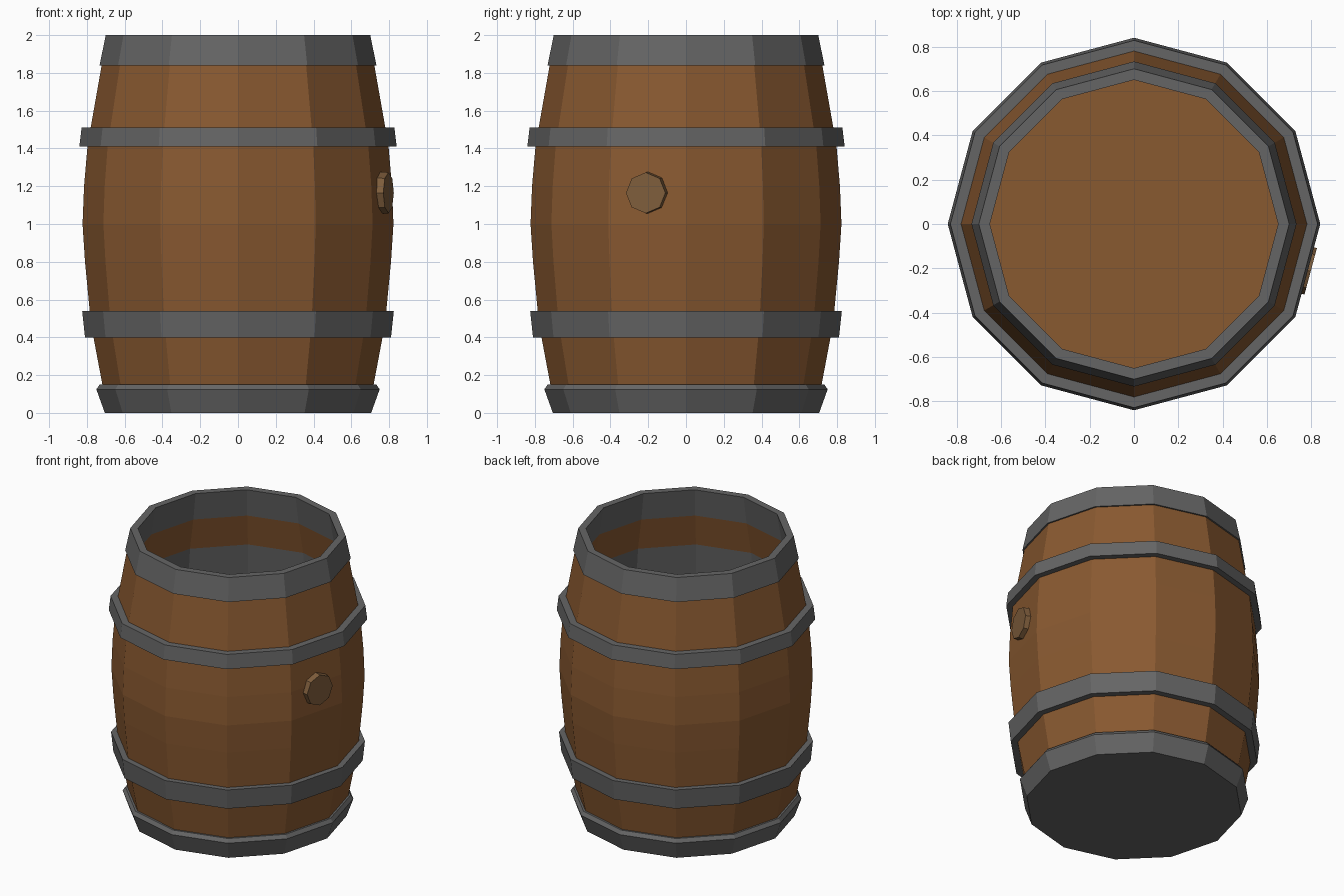
import bpy, bmesh, math
from mathutils import Matrix, Vector

if "Cube" in bpy.data.objects:
    bpy.data.objects.remove(bpy.data.objects["Cube"])

SIDES = 12


def material(name, rgb):
    m = bpy.data.materials.new(name)
    m.diffuse_color = (*rgb, 1)
    m.use_nodes = True
    m.node_tree.nodes["Principled BSDF"].inputs["Base Color"].default_value = m.diffuse_color
    return m


wood = material("wood", (0.25, 0.10, 0.03))
iron = material("iron", (0.13, 0.13, 0.13))
plug = material("plug_wood", (0.21, 0.11, 0.045))


def finish(name, bm, mats):
    bmesh.ops.recalc_face_normals(bm, faces=bm.faces)
    me = bpy.data.meshes.new(name)
    bm.to_mesh(me)
    bm.free()
    for m in mats:
        me.materials.append(m)
    ob = bpy.data.objects.new(name, me)
    bpy.context.collection.objects.link(ob)
    return ob


def lathe(name, profile, mats, closed, second=()):
    """Spin an (r, z) profile; segments listed in second use material 1."""
    bm = bmesh.new()
    rings = []
    for r, z in profile:
        if r == 0:
            rings.append([bm.verts.new((0, 0, z))] * SIDES)
        else:
            rings.append([bm.verts.new((r * math.cos(a), r * math.sin(a), z))
                          for a in (2 * math.pi * i / SIDES for i in range(SIDES))])
    n = len(rings)
    for k in range(n if closed else n - 1):
        a, b = rings[k], rings[(k + 1) % n]
        for i in range(SIDES):
            j = (i + 1) % SIDES
            corners = list(dict.fromkeys((a[i], a[j], b[j], b[i])))
            f = bm.faces.new(corners)
            f.material_index = 1 if k in second else 0
    return finish(name, bm, mats)


# Hollow staved body: outside from the bottom up, then inside down to the floor
body = [(0, 0.04), (0.685, 0.04), (0.718, 0.15), (0.765, 0.40), (0.785, 0.54),
        (0.81, 0.80), (0.823, 1.0), (0.815, 1.20), (0.797, 1.41), (0.78, 1.51),
        (0.72, 1.85), (0.685, 1.80),
        (0.735, 1.57), (0.765, 1.30), (0.773, 1.0), (0.735, 0.54),
        (0.715, 0.40), (0.67, 0.10), (0, 0.10)]
lathe("barrel_body", body, [wood, iron], False, second=(12, 15))

# Iron hoops
lathe("top_hoop", [(0.65, 2.0), (0.70, 2.0), (0.733, 1.84), (0.70, 1.84),
                   (0.684, 1.80)], [iron], True)
lathe("upper_hoop", [(0.78, 1.41), (0.84, 1.41), (0.828, 1.51), (0.77, 1.51)],
      [iron], True)
lathe("lower_hoop", [(0.75, 0.40), (0.81, 0.40), (0.825, 0.54), (0.77, 0.54)],
      [iron], True)
lathe("bottom_hoop", [(0, 0), (0.705, 0), (0.75, 0.125), (0.732, 0.15),
                      (0.705, 0.15), (0.685, 0.03), (0, 0.03)], [iron], False)

# Octagonal bung on the stave facing right
bm = bmesh.new()
axis = Vector((math.cos(math.radians(15)), -math.sin(math.radians(15)), 0))
place = (Matrix.Translation(axis * 0.80 + Vector((0, 0, 1.165)))
         @ Matrix.Rotation(math.radians(-15), 4, 'Z')
         @ Matrix.Rotation(math.radians(90), 4, 'Y'))
bmesh.ops.create_cone(bm, cap_ends=True, segments=8, radius1=0.112,
                      radius2=0.108, depth=0.05, matrix=place)
finish("bung", bm, [plug])
